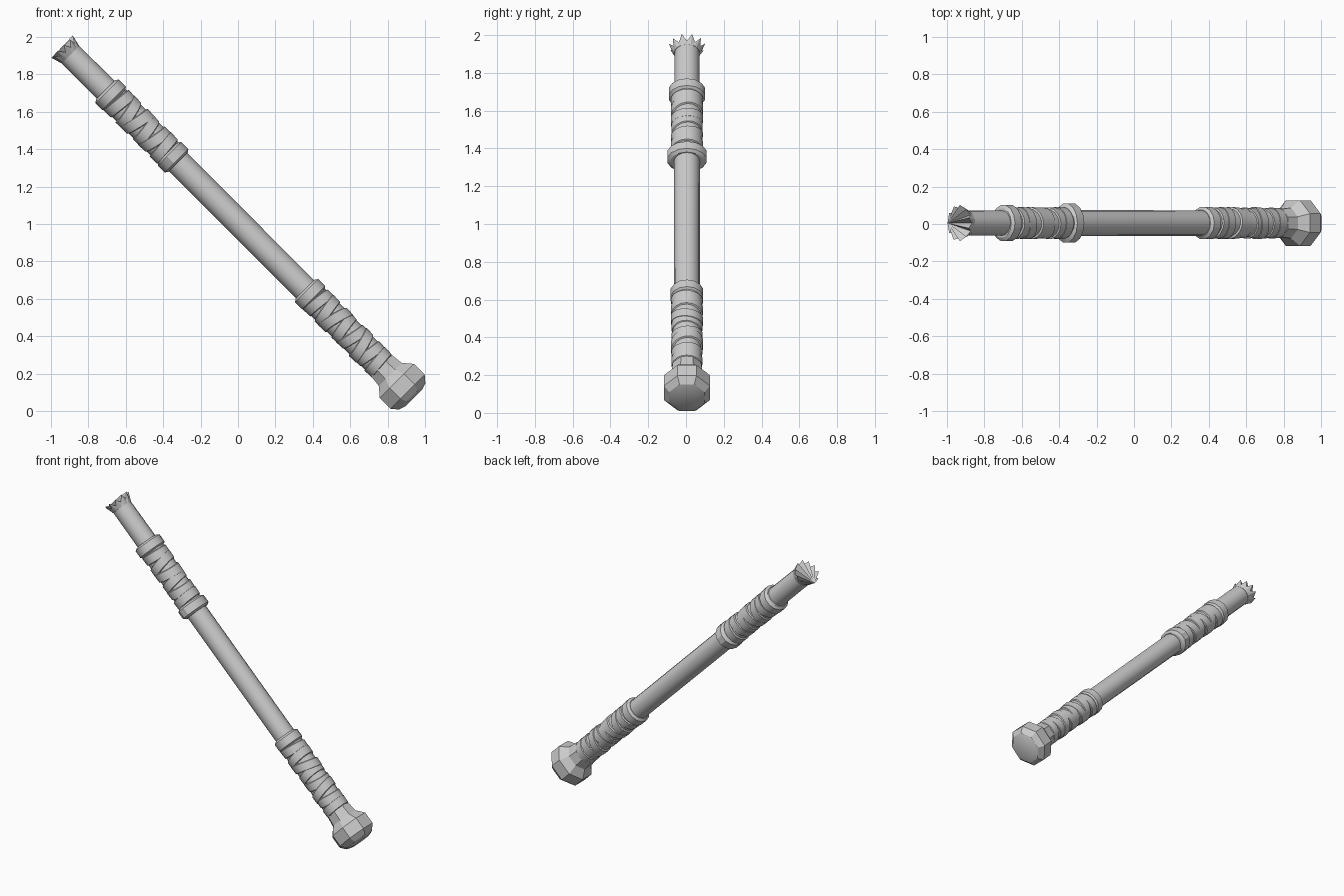
import bpy, bmesh, math, random
from mathutils import Matrix

if "Cube" in bpy.data.objects:
    bpy.data.objects.remove(bpy.data.objects["Cube"])

random.seed(4)
R = math.sqrt(0.5)
# local z runs along the staff (bottom right to top left), local x points up-right
FRAME = Matrix(((R, 0, -R, 0.505), (0, 1, 0, 0.005), (R, 0, R, 0.505), (0, 0, 0, 1)))


def finish(name, bm, smooth=None):
    bmesh.ops.recalc_face_normals(bm, faces=bm.faces)
    mesh = bpy.data.meshes.new(name)
    bm.to_mesh(mesh)
    bm.free()
    mesh.transform(FRAME)
    ob = bpy.data.objects.new(name, mesh)
    bpy.context.collection.objects.link(ob)
    if smooth:
        bpy.ops.object.select_all(action='DESELECT')
        ob.select_set(True)
        bpy.context.view_layer.objects.active = ob
        bpy.ops.object.shade_smooth_by_angle(angle=math.radians(smooth))
    return ob


def lathe(name, profile, sides=16, sy=1.0, skew=0.0, turn=0.0, phase=0.0, smooth=35):
    """Capped turned shape from (distance, radius) pairs; skew slants its rings."""
    bm = bmesh.new()
    rings = []
    for s, r in profile:
        ring = []
        for i in range(sides):
            a = 2 * math.pi * i / sides + phase
            ring.append(bm.verts.new((r * math.cos(a), r * sy * math.sin(a),
                                      s + skew * math.cos(a - turn))))
        rings.append(ring)
    for lo, hi in zip(rings, rings[1:]):
        for i in range(sides):
            j = (i + 1) % sides
            bm.faces.new((lo[i], lo[j], hi[j], hi[i]))
    bm.faces.new(rings[0][::-1])
    bm.faces.new(rings[-1])
    return finish(name, bm, smooth)


# shaft
lathe("shaft", [(-0.40, 0.068), (0.2, 0.068), (1.2, 0.069), (1.99, 0.066)], 16)

# faceted pommel with neck
lathe("pommel", [(-0.612, 0.07), (-0.600, 0.108), (-0.565, 0.140), (-0.485, 0.140),
                 (-0.435, 0.094), (-0.370, 0.086)], 8, 0.94, phase=math.pi / 8, smooth=20)


# collars
def collar(name, s, r, sy):
    h = 0.038
    lathe(name, [(s - h, r - 0.016), (s - h + 0.012, r), (s + h - 0.012, r),
                 (s + h, r - 0.016)], 14, sy, smooth=30)


collar("lower_collar", 0.170, 0.088, 1.0)
collar("middle_collar", 1.204, 0.089, 1.2)
collar("upper_collar", 1.675, 0.089, 1.1)


# grip wraps: slanted bands, alternately crossing each other
def wrap(name, start, end, count):
    lathe(name + "_core", [(start, 0.077), (end, 0.077)], 16)
    step = (end - start) / count
    for k in range(count):
        s = start + step * (k + 0.5)
        h = step * 0.50
        r = 0.083 + random.uniform(-0.002, 0.003)
        slant = (-1) ** k * random.uniform(0.013, 0.024)
        if k in (0, count - 1):
            slant *= 0.5
        lathe(f"{name}_band_{k + 1}",
              [(s - h, 0.074), (s - h + 0.006, r - 0.001), (s + h - 0.006, r + 0.001),
               (s + h, 0.074)], 18, 1.0, slant, random.uniform(-0.7, 0.7))


wrap("lower_wrap", -0.375, 0.135, 8)
wrap("upper_wrap", 1.240, 1.640, 6)

# splintered top end: zigzag rim, closed by a fan from one rim point
bm = bmesh.new()
n = 22
base, rim = [], []
for i in range(n):
    a = 2 * math.pi * i / n + math.pi
    c, d = math.cos(a), math.sin(a)
    tip = i % 2 == 0
    base.append(bm.verts.new((0.066 * c, 0.068 * d, 1.978)))
    r = 0.084 if tip else 0.068
    s = 2.042 - random.uniform(0, 0.008) if tip else 2.004
    rim.append(bm.verts.new((r * c, r * 1.16 * d, s)))
for i in range(n):
    j = (i + 1) % n
    bm.faces.new((base[i], base[j], rim[j]))
    bm.faces.new((base[i], rim[j], rim[i]))
for i in range(1, n - 1):
    bm.faces.new((rim[0], rim[i], rim[i + 1]))
bm.faces.new(base[::-1])
finish("splintered_end", bm)
